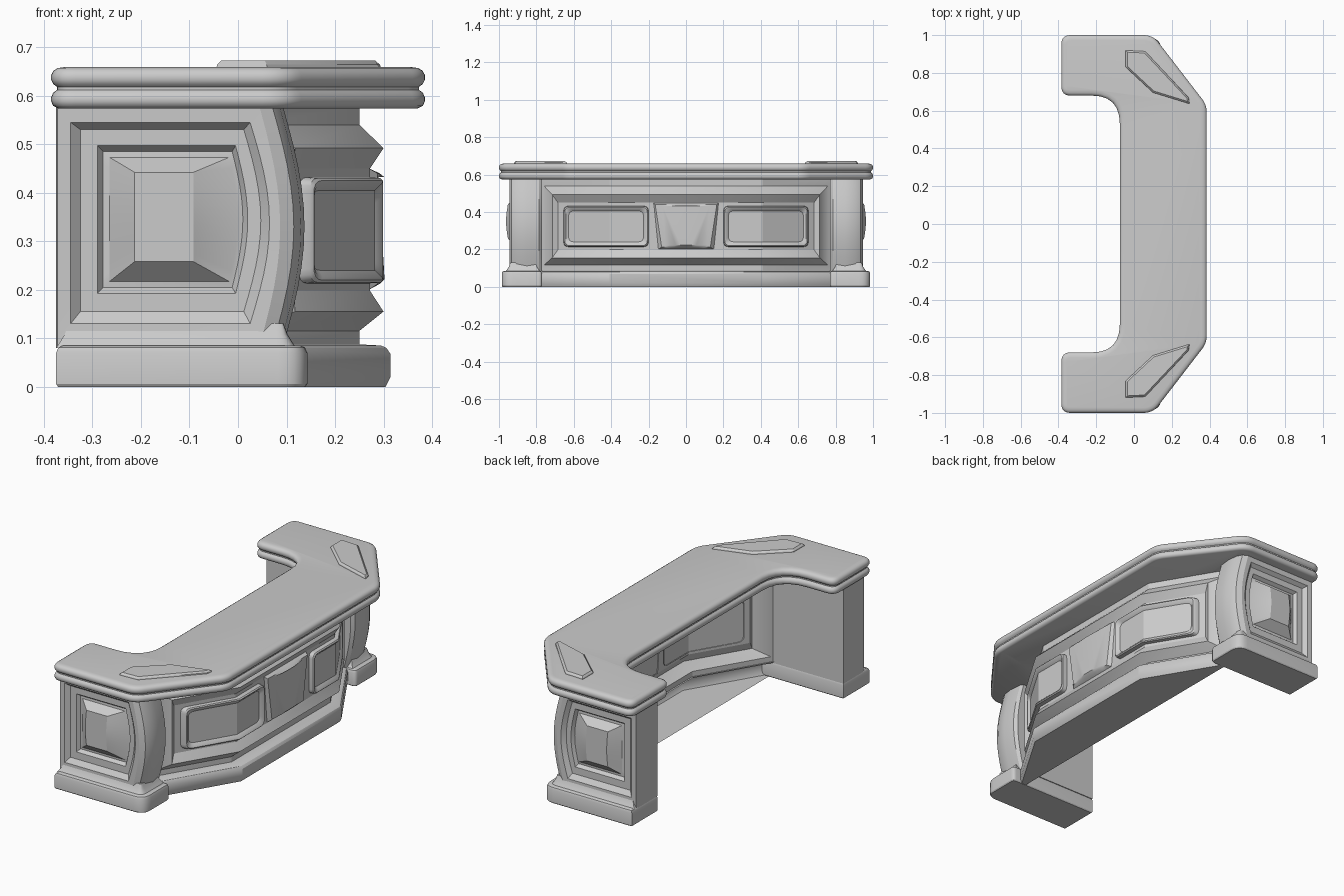
import bpy, bmesh, math
from mathutils import Vector

if "Cube" in bpy.data.objects:
    bpy.data.objects.remove(bpy.data.objects["Cube"])

stone = bpy.data.materials.new("light_grey")
stone.diffuse_color = (0.6, 0.6, 0.6, 1)
stone.use_nodes = True
stone.node_tree.nodes["Principled BSDF"].inputs["Base Color"].default_value = stone.diffuse_color


def loft(name, loops, cap_first=True, cap_last=True, closed=True, angle=30):
    """Skin a list of equal-length point loops into one object."""
    bm = bmesh.new()
    rows = [[bm.verts.new(p) for p in loop] for loop in loops]
    n = len(rows[0])
    for a, b in zip(rows, rows[1:]):
        for i in range(n if closed else n - 1):
            j = (i + 1) % n
            bm.faces.new((a[i], a[j], b[j], b[i]))
    if cap_first:
        bm.faces.new(rows[0])
    if cap_last:
        bm.faces.new(rows[-1])
    bmesh.ops.recalc_face_normals(bm, faces=bm.faces)
    me = bpy.data.meshes.new(name)
    bm.to_mesh(me)
    bm.free()
    me.materials.append(stone)
    ob = bpy.data.objects.new(name, me)
    bpy.context.collection.objects.link(ob)
    bpy.ops.object.select_all(action='DESELECT')
    ob.select_set(True)
    bpy.context.view_layer.objects.active = ob
    bpy.ops.object.shade_smooth_by_angle(angle=math.radians(angle))
    return ob


def rounded(pts, n=6):
    """Corners given as (x, y, trim) become smooth arcs."""
    out = []
    for i, (x, y, r) in enumerate(pts):
        p = Vector((x, y))
        if r == 0:
            out.append(p)
            continue
        a = p + (Vector(pts[i - 1][:2]) - p).normalized() * r
        b = p + (Vector(pts[(i + 1) % len(pts)][:2]) - p).normalized() * r
        for k in range(n + 1):
            t = k / n
            out.append(a * (1 - t) ** 2 + p * 2 * t * (1 - t) + b * t * t)
    return out


def inset(pts, d):
    """Move a polygon's outline inwards by d with mitred corners."""
    area = sum(a.x * b.y - b.x * a.y for a, b in zip(pts, pts[1:] + pts[:1]))
    s = 1 if area > 0 else -1
    out = []
    for i, p in enumerate(pts):
        u = (p - pts[i - 1]).normalized()
        v = (pts[(i + 1) % len(pts)] - p).normalized()
        n1, n2 = Vector((-u.y, u.x)) * s, Vector((-v.y, v.x)) * s
        out.append(p + (n1 + n2) * d / max(1 + n1.dot(n2), 0.3))
    return out


def stack(name, pts, layers, **kw):
    return loft(name, [[(p.x, p.y, z) for p in inset(pts, d)] for d, z in layers], **kw)


# Desk top with a double-rolled edge
half = [(0.385, 0.63, 0.04), (0.10, 1.0, 0.05), (-0.385, 1.0, 0.05),
        (-0.385, 0.68, 0.05), (-0.075, 0.68, 0.15)]
outline = rounded(half + [(x, -y, r) for x, y, r in reversed(half)])
stack("desk_top", outline,
      [(0.014, 0.574), (0.004, 0.579), (0, 0.588), (0, 0.597), (0.004, 0.606),
       (0.012, 0.612), (0.012, 0.618), (0.004, 0.624), (0, 0.632), (0, 0.643),
       (0.005, 0.652), (0.014, 0.657), (0.028, 0.659)], angle=40)


# Front panel surface: straight middle with wings that angle back
KINK, SLOPE = 0.41, 0.6


def on_front(y, z, d):
    return (d - max(0, abs(y) - KINK) * SLOPE, y, z)


def front_rect(w, z0, z1, d):
    ys = [-w, -KINK, KINK, w]
    return [on_front(y, z0, d) for y in ys] + [on_front(y, z1, d) for y in ys[::-1]]


# Moulded frame, then the recessed field as a strip
frame = [(0.80, 0.08, 0.58, 0.25), (0.76, 0.115, 0.54, 0.25), (0.715, 0.155, 0.492, 0.30),
         (0.685, 0.198, 0.45, 0.272)]
loft("front_frame", [front_rect(*f) for f in frame], False, False)
w, z0, z1, d = frame[-1]
loft("front_field", [[on_front(y, z, d) for y in (-w, -KINK, KINK, w)] for z in (z0, z1)],
     False, False, closed=False)


# Side panels: raised rims with sunken fields, bending round the kink
def side_panel_loop(s, g, d):
    y0, y1, a, b, r = 0.20 + g, 0.655 - g, 0.213 + g, 0.432 - g, 0.028
    pts = rounded([(y0, a, r), (KINK, a, 0), (y1, a, r), (y1, b, r), (KINK, b, 0), (y0, b, r)], 4)
    return [on_front(s * p.x, p.y, d) for p in pts]


for s, side in ((-1, "near"), (1, "far")):
    loft(side + "_panel_rim", [side_panel_loop(s, g, d) for g, d in
         ((0, 0.268), (0.002, 0.294), (0.007, 0.299), (0.013, 0.297), (0.028, 0.281))],
         False, False)
    loft(side + "_panel_field", [[on_front(s * y, z, 0.282) for y in (0.226, KINK, 0.63)]
         for z in (0.239, 0.406)], False, False, closed=False)


# Central cushion: tapering pad with a gently bowed face
def pad_loop(top, bottom, z0, z1, d, bow, n=8):
    pts = []
    for z, wd, sg in ((z0, bottom, 1), (z1, top, -1)):
        for k in range(n + 1):
            t = sg * (2 * k / n - 1)
            pts.append((d + bow * (1 - t * t), wd * t, z))
    return pts


loft("center_pad", [pad_loop(0.175, 0.15, 0.20, 0.45, 0.270, 0),
                    pad_loop(0.165, 0.13, 0.212, 0.44, 0.288, 0.004),
                    pad_loop(0.125, 0.11, 0.222, 0.432, 0.290, 0.012)], False)

# Plinth below the front panel: open lip above a thin floor
path = [-0.80, -KINK, KINK, 0.80]
loft("front_plinth", [[on_front(y, z, d) for y in path] for d, z in
     ((0.24, 0.088), (0.295, 0.085), (0.306, 0.08), (0.314, 0.068), (0.314, 0.02), (0.304, 0.0))],
     False, False, closed=False)
floor = [on_front(y, 0.001, 0.304) for y in path]
loft("floor", [floor, [(0.06, y, 0.001) for y in path]], False, False, closed=False)


# Legs: a slab with bowed front edge and stepped panel on the outer face
def leg_loop(s, x0, x1, z0, z1, bow, y, face=0, n=12):
    right, left = [], []
    for k in range(n + 1):
        t = k / n
        b = math.sin(math.pi * t)
        z = z0 + (z1 - z0) * t
        right.append((x1 + bow * b, s * (y + face * b), z))
        left.append((x0, s * (y + face * b), z))
    return right + left[::-1]


for s, side in ((-1, "near"), (1, "far")):
    loft(side + "_leg", [leg_loop(s, *a) for a in (
        (-0.375, 0.075, 0.08, 0.58, 0.040, 0.770),
        (-0.375, 0.085, 0.08, 0.58, 0.045, 0.785),
        (-0.375, 0.092, 0.08, 0.58, 0.045, 0.85),
        (-0.375, 0.085, 0.08, 0.58, 0.045, 0.905),
        (-0.375, 0.070, 0.08, 0.58, 0.045, 0.932),
        (-0.372, 0.045, 0.085, 0.575, 0.042, 0.945),
        (-0.345, 0.025, 0.13, 0.545, 0.040, 0.944),
        (-0.325, 0.012, 0.155, 0.53, 0.035, 0.925),
        (-0.290, -0.005, 0.192, 0.497, 0.025, 0.925),
        (-0.278, -0.012, 0.205, 0.485, 0.022, 0.908),
        (-0.265, -0.018, 0.217, 0.473, 0.018, 0.910),
        (-0.213, -0.092, 0.258, 0.442, 0.000, 0.952, 0.010))], angle=25)
    # Leg foot with a flared moulding above it
    foot = rounded([(-0.375, s * 0.77, 0), (0.143, s * 0.77, 0.02),
                    (0.143, s * 0.985, 0.06), (-0.375, s * 0.985, 0.0)])
    stack(side + "_foot", foot, [(0.004, 0), (0, 0.006), (0, 0.07), (0.005, 0.081), (0.014, 0.085)])
    flare = rounded([(-0.375, s * 0.78, 0), (0.12, s * 0.78, 0), (0.12, s * 0.965, 0.04),
                     (-0.375, s * 0.965, 0)])
    stack(side + "_foot_flare", flare, [(0, 0.08), (0.008, 0.092), (0.018, 0.108), (0.026, 0.13)])

    # Raised corner inlay on the desk top
    inlay = [Vector((x, s * y)) for x, y in ((0.295, 0.635), (0.29, 0.67), (0.06, 0.915),
             (-0.045, 0.92), (-0.045, 0.83), (0.10, 0.695))]
    stack(side + "_corner_inlay", inlay, [(0, 0.655), (0.002, 0.664), (0.010, 0.672)])
